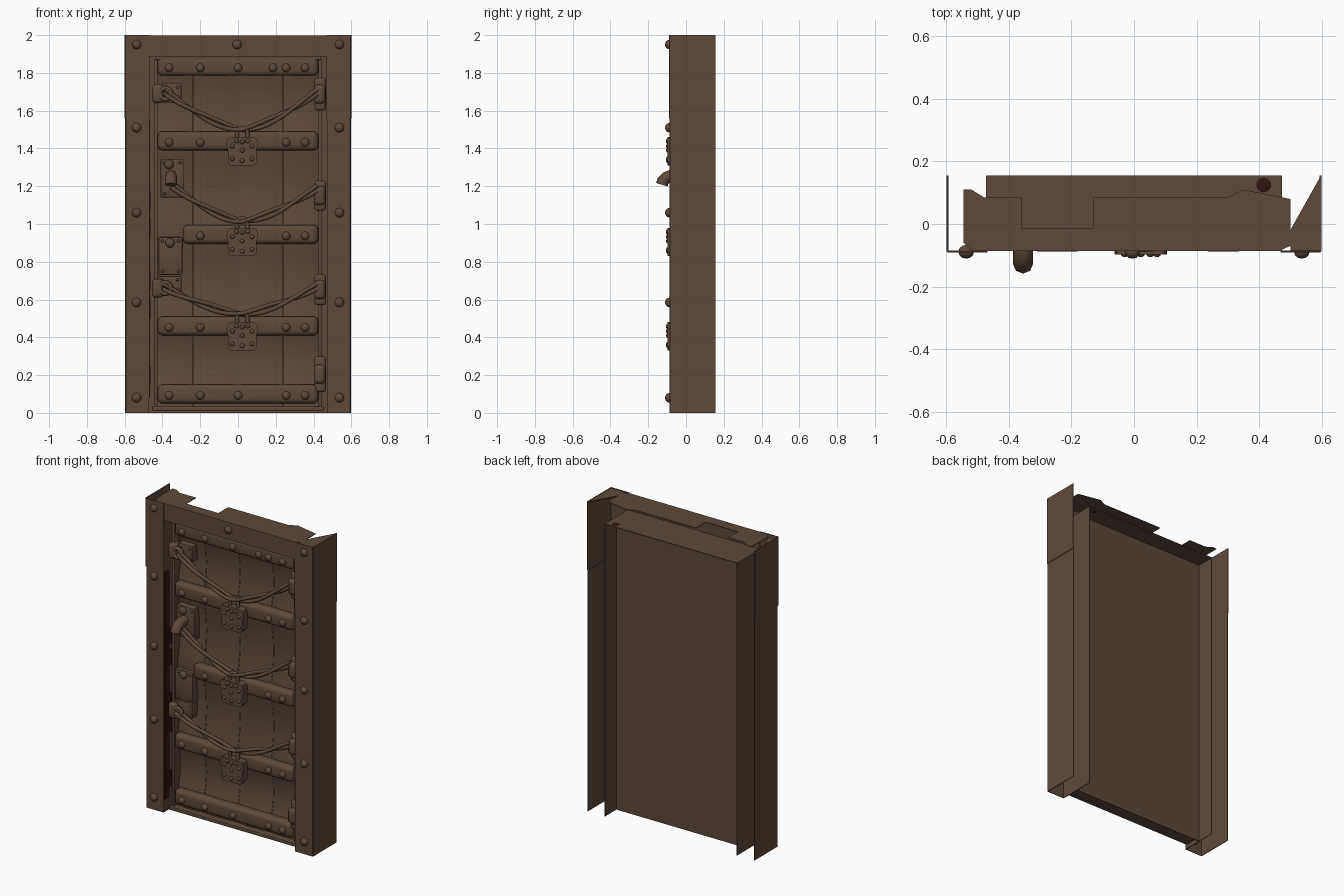
import bpy, bmesh, math
from mathutils import Vector

if "Cube" in bpy.data.objects:
    bpy.data.objects.remove(bpy.data.objects["Cube"])


def material(name, col):
    m = bpy.data.materials.new(name)
    m.diffuse_color = (*col, 1)
    m.use_nodes = True
    m.node_tree.nodes["Principled BSDF"].inputs["Base Color"].default_value = m.diffuse_color
    return m


BROWN = material("rusty brown", (0.112, 0.066, 0.041))
RED = material("dark red", (0.035, 0.006, 0.006))


def finish(name, bm, mat=BROWN, angle=35):
    bmesh.ops.recalc_face_normals(bm, faces=bm.faces)
    me = bpy.data.meshes.new(name)
    bm.to_mesh(me)
    bm.free()
    ob = bpy.data.objects.new(name, me)
    bpy.context.collection.objects.link(ob)
    me.materials.append(mat)
    bpy.ops.object.select_all(action='DESELECT')
    ob.select_set(True)
    bpy.context.view_layer.objects.active = ob
    bpy.ops.object.shade_smooth_by_angle(angle=math.radians(angle))
    return ob


def box(name, x, y, z, mat=BROWN, bevel=0.0, seg=2):
    bm = bmesh.new()
    bmesh.ops.create_cube(bm, size=1)
    for v in bm.verts:
        v.co = Vector([(a + b) / 2 + c * (b - a) for (a, b), c in zip((x, y, z), v.co)])
    if bevel:
        bmesh.ops.bevel(bm, geom=bm.edges[:], offset=bevel, segments=seg, affect='EDGES', profile=0.5)
    return finish(name, bm, mat)


def prism(name, pts, axis, a, b, mat=BROWN):
    """Extrude a flat outline along y or z from a to b."""
    bm = bmesh.new()
    at = (lambda p, h: (p[0], p[1], h)) if axis == 'z' else (lambda p, h: (p[0], h, p[1]))
    f = bm.faces.new([bm.verts.new(at(p, a)) for p in pts])
    ext = bmesh.ops.extrude_face_region(bm, geom=[f])
    d = Vector((0, 0, b - a)) if axis == 'z' else Vector((0, b - a, 0))
    for g in ext['geom']:
        if isinstance(g, bmesh.types.BMVert):
            g.co += d
    return finish(name, bm, mat)


def rivets(name, places, r, y, depth):
    bm = bmesh.new()
    for x, z in places:
        vs = bmesh.ops.create_uvsphere(bm, u_segments=12, v_segments=8, radius=1)['verts']
        for v in vs:
            v.co = Vector((x + v.co.x * r, y + v.co.y * depth, z + v.co.z * r))
    return finish(name, bm, angle=60)


def tube(name, pts, r, smooth=True, cyclic=False):
    cu = bpy.data.curves.new(name, 'CURVE')
    cu.dimensions = '3D'
    cu.bevel_depth, cu.bevel_resolution, cu.use_fill_caps = r, 2, True
    sp = cu.splines.new('POLY')
    sp.points.add(len(pts) - 1)
    for p, c in zip(sp.points, pts):
        p.co = (*c, 1)
    sp.use_smooth, sp.use_cyclic_u = smooth, cyclic
    cu.materials.append(BROWN)
    ob = bpy.data.objects.new(name, cu)
    bpy.context.collection.objects.link(ob)
    return ob


# Hollow frame posts: outer side and front, open at the back, top and bottom
T = 0.004
for s, side in ((-1, "left"), (1, "right")):
    for part, z0, z1, g in (("lower", 0, 1.558, 0.003), ("upper", 1.558, 2.0, 0)):
        o, i, f, b = 0.6 - g, 0.468 + g, -0.091 + g, 0.155
        pts = [(o, b), (o, f + 0.004), (o - 0.004, f), (i, f), (i, f + T), (o - T, f + T), (o - T, b)]
        prism(f"{side}_post_{part}", [(s * x, y) for x, y in pts], 'z', z0, z1)
    # Jamb sheet running back from the post
    box(f"{side}_jamb", sorted((s * 0.470, s * 0.474)), (-0.087, 0.155), (0, 1.89))
box("jamb_red_lining", (-0.470, -0.466), (-0.084, -0.035), (0.08, 1.55), RED)
for z in (0.2, 0.55, 0.7, 0.98, 1.12):
    box("jamb_red_patch", (-0.470, -0.463), (-0.07, -0.012), (z - 0.05, z + 0.05), RED)
prism("post_top_gusset", [(0.597, 0.153), (0.5, -0.02), (0.5, -0.084), (0.597, -0.084)], 'z', 1.992, 1.998)

# Lintel: front, top sheet with its cut-outs, and ceiling sheet
box("lintel_front", (-0.468, 0.468), (-0.087, -0.082), (1.89, 1.998))
prism("lintel_top", [(-0.545, 0.11), (-0.52, 0.11), (-0.48, 0.085), (-0.36, 0.085), (-0.36, -0.015),
                     (-0.13, -0.015), (-0.13, 0.085), (0.30, 0.085), (0.35, 0.11), (0.40, 0.1),
                     (0.5, 0.08), (0.5, -0.07), (0.47, -0.084), (-0.52, -0.084), (-0.545, -0.06)],
      'z', 1.994, 1.998)
box("lintel_ceiling", (-0.474, 0.474), (-0.083, 0.155), (1.886, 1.890))
bm = bmesh.new()
bmesh.ops.create_uvsphere(bm, u_segments=10, v_segments=6, radius=0.026)
for v in bm.verts:
    v.co = Vector((0.415 + v.co.x, 0.125 + v.co.y, 1.889 + v.co.z * 0.15))
finish("red_hinge_stub", bm, RED)
rivets("frame_rivets", [(s * 0.537, z) for s in (-1, 1) for z in (1.95, 1.51, 1.06, 0.585, 0.08)]
       + [(-0.005, 1.95)], 0.025, -0.089, 0.022)

# Door leaf: back sheet, edge strips and sill
box("door_back", (-0.47, 0.47), (0.035, 0.039), (0.0, 1.886))
for s in (-1, 1):
    box("door_edge_strip", sorted((s * 0.425, s * 0.445)), (-0.04, 0.036), (0.03, 1.87), bevel=0.004)
box("door_head_strip", (-0.44, 0.44), (-0.05, 0.036), (1.872, 1.886))
box("door_sill", (-0.455, 0.455), (-0.06, 0.036), (0.012, 0.035), bevel=0.005)

# Planks: hollowed between the cross bars, slightly rounded across
bar_z = [0.1, 0.46, 0.945, 1.44, 1.835]
levels = [0.03] + [a + (b - a) * k / 6 for a, b in zip(bar_z, bar_z[1:]) for k in range(6)] + [1.835, 1.87]
edges = [-0.43, -0.24, 0.0, 0.24, 0.43]


def hollow(z):
    for a, b in zip(bar_z, bar_z[1:]):
        if a <= z <= b:
            return 0.035 * math.sin(math.pi * (z - a) / (b - a))
    return 0


for n, (a, b) in enumerate(zip(edges, edges[1:])):
    bm = bmesh.new()
    rows = []
    for z in levels:
        rows.append([bm.verts.new((a + 0.001 + (b - a - 0.002) * k / 4,
                                   -0.012 + hollow(z) - 0.010 * math.sin(math.pi * k / 4), z)) for k in range(5)])
    for r0, r1 in zip(rows, rows[1:]):
        for k in range(4):
            bm.faces.new((r0[k], r0[k + 1], r1[k + 1], r1[k]))
    finish(f"plank_{n + 1}", bm, angle=60)

# Rounded cross bars with rivets
for n, z in enumerate(bar_z):
    x0 = -0.29 if n == 2 else -0.425
    box(f"cross_bar_{n + 1}", (x0, 0.425), (-0.052, 0.02), (z - 0.05, z + 0.05), bevel=0.026, seg=4)
    xs = [-0.2, 0.0, 0.255, 0.355] + ([0.185] if n == 4 else []) + ([-0.365] if n != 2 else [])
    rivets(f"bar_rivets_{n + 1}", [(x, z - 0.008) for x in xs], 0.023, -0.05, 0.02)

# Left wall plates and small rivets
for x0, x1, z0, z1 in ((-0.40, -0.30, 1.64, 1.745), (-0.41, -0.285, 1.14, 1.345),
                       (-0.42, -0.295, 0.73, 0.93), (-0.425, -0.30, 0.63, 0.725)):
    box("left_wall_plate", (x0, x1), (-0.04, 0.03), (z0, z1), bevel=0.006)
    rivets("plate_rivets", [(x, z) for x in (x0 + 0.02, x1 - 0.02) for z in (z0 + 0.02, z1 - 0.02)],
           0.008, -0.04, 0.008)
rivets("plate_bosses", [(-0.365, 1.315), (-0.36, 0.9)], 0.025, -0.042, 0.02)

# Left anchors: two eye lumps and one projecting hook
for z in (1.69, 0.66):
    box("left_anchor", (-0.455, -0.395), (-0.075, 0.0), (z - 0.05, z + 0.05), bevel=0.02, seg=3)
    tube("left_anchor_ring", [(-0.385 + 0.03 * math.cos(t), -0.065, z + 0.03 * math.sin(t))
                              for t in [k * math.tau / 16 for k in range(16)]], 0.012, cyclic=True)
tube("left_hook", [(-0.355, -0.02, 1.255), (-0.355, -0.08, 1.255), (-0.355, -0.105, 1.245),
                   (-0.355, -0.122, 1.228), (-0.355, -0.128, 1.208)], 0.032)

# Hinges down the right side
for z0, z1 in ((1.6, 1.775), (1.07, 1.23), (0.57, 0.735), (0.11, 0.3)):
    box("hinge_plate", (0.405, 0.465), (-0.05, 0.02), (z0, z1), bevel=0.015, seg=3)
    zm = (z0 + z1) / 2
    box("hinge_knuckle", (0.402, 0.462), (-0.075, -0.02), (zm - 0.05, zm + 0.05), bevel=0.02, seg=3)

# Chains of two loosely twisted strands, each with a padlock
lock_outline = [(-0.06, -0.08), (0.06, -0.08), (0.076, -0.062), (0.076, 0.0), (0.084, 0.035),
                (0.076, 0.062), (0.06, 0.07), (-0.06, 0.07), (-0.076, 0.062), (-0.084, 0.035),
                (-0.076, 0.0), (-0.076, -0.062)]
for n, (xl, zl, low, zr, zk) in enumerate(((-0.385, 1.70, 1.50, 1.70, 1.39),
                                           (-0.355, 1.21, 1.015, 1.19, 0.91),
                                           (-0.40, 0.67, 0.525, 0.67, 0.41))):
    for ph in (0, math.pi):
        pts = []
        for k in range(73):
            x = xl + (0.42 - xl) * k / 72
            u = (x - 0.02) / ((xl if x < 0.02 else 0.42) - 0.02)
            z = low + ((zl if x < 0.02 else zr) - low) * abs(u) ** 1.5
            t = ph + k / 72 * math.tau * 1.5
            pts.append((x, -0.068 + 0.009 * math.sin(t), z + 0.014 * math.cos(t)))
        tube(f"chain_{n + 1}_strand", pts, 0.0115)
    prism(f"padlock_{n + 1}", [(0.022 + x, zk + z) for x, z in lock_outline], 'y', -0.097, -0.045)
    rivets(f"padlock_{n + 1}_rivets", [(0.022 + x, zk + z) for x, z in
                                       ((-0.052, -0.045), (0, -0.055), (0.052, -0.045), (-0.052, 0.022), (0, 0.0),
                                        (0.052, 0.022), (-0.03, 0.05), (0, 0.045), (0.03, 0.05))], 0.012, -0.097, 0.009)
    tube(f"padlock_{n + 1}_shackle", [(0.022 - 0.028, -0.072, zk + 0.05)]
         + [(0.022 - 0.028 * math.cos(t), -0.072, zk + 0.09 + 0.03 * math.sin(t))
            for t in [k * math.pi / 8 for k in range(9)]]
         + [(0.022 + 0.028, -0.072, zk + 0.05)], 0.011)
